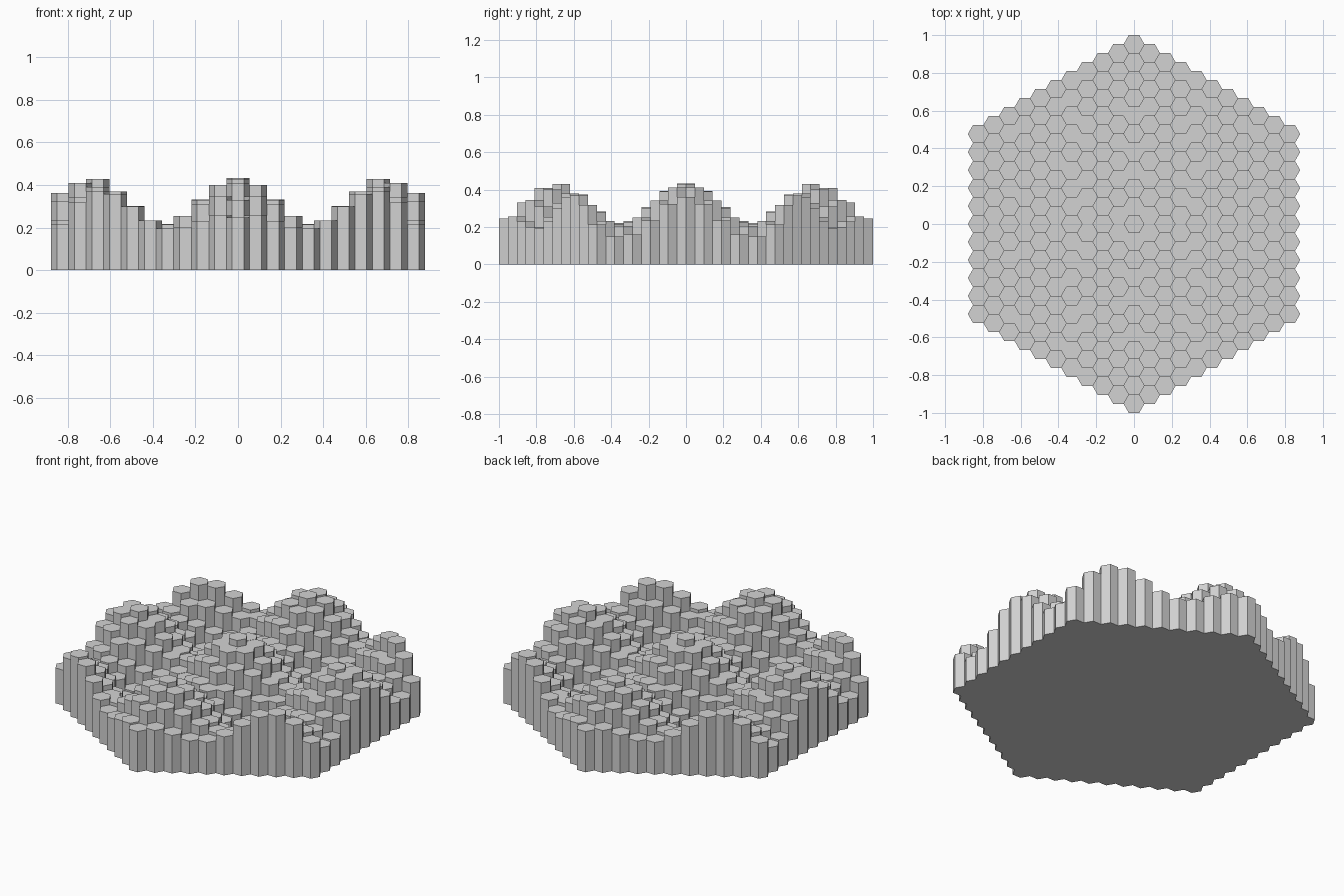
import bpy
import bmesh
import math
from mathutils import Matrix

cube = bpy.data.objects.get("Cube")
if cube:
    bpy.data.objects.remove(cube, do_unlink=True)

RINGS = 10                              # rings of cells around the middle one
PITCH = 2 / (2 * RINGS + 1)             # flat-to-flat width of a cell
RADIUS = PITCH / math.sqrt(3)           # corner radius of a cell
WAVE = 0.5 / RADIUS                     # spatial frequency of the waves
MIDDLE, SWING = 0.216, 0.108            # mean height and wave amplitude

# Plain grey material
grey = bpy.data.materials.new("plain_grey")
grey.use_nodes = True
colour = (0.65, 0.65, 0.65, 1)
grey.diffuse_color = colour
grey.node_tree.nodes["Principled BSDF"].inputs["Base Color"].default_value = colour


def wave_height(x, y):
    """Column height: two crossing cosine waves."""
    return MIDDLE + SWING * (math.cos(WAVE * x) + math.cos(WAVE * y))


def add_column(bm, x, y):
    """One six-sided prism standing on the ground, with corners on the x axis."""
    height = wave_height(x, y)
    place = Matrix.Translation((x, y, height / 2)) @ Matrix.Rotation(math.pi / 6, 4, "Z")
    bmesh.ops.create_cone(bm, cap_ends=True, segments=6, radius1=RADIUS,
                          radius2=RADIUS, depth=height, matrix=place)


# Hexagonal field of columns
bm = bmesh.new()
for q in range(-RINGS, RINGS + 1):
    for r in range(max(-RINGS, -q - RINGS), min(RINGS, RINGS - q) + 1):
        add_column(bm, 1.5 * RADIUS * q, PITCH * (r + q / 2))

# Keep the corners exactly on the x axis whatever the primitive's start angle
first = min(bm.verts, key=lambda v: v.co.x)
cell_x = -1.5 * RADIUS * RINGS
if abs(first.co.x - (cell_x - RADIUS)) > RADIUS / 20:
    bm.clear()
    for q in range(-RINGS, RINGS + 1):
        for r in range(max(-RINGS, -q - RINGS), min(RINGS, RINGS - q) + 1):
            x, y = 1.5 * RADIUS * q, PITCH * (r + q / 2)
            height = wave_height(x, y)
            bmesh.ops.create_cone(bm, cap_ends=True, segments=6, radius1=RADIUS,
                                  radius2=RADIUS, depth=height,
                                  matrix=Matrix.Translation((x, y, height / 2)))

mesh = bpy.data.meshes.new("hexagonal_columns")
bm.to_mesh(mesh)
bm.free()
mesh.materials.append(grey)
columns = bpy.data.objects.new("hexagonal_columns", mesh)
bpy.context.collection.objects.link(columns)
